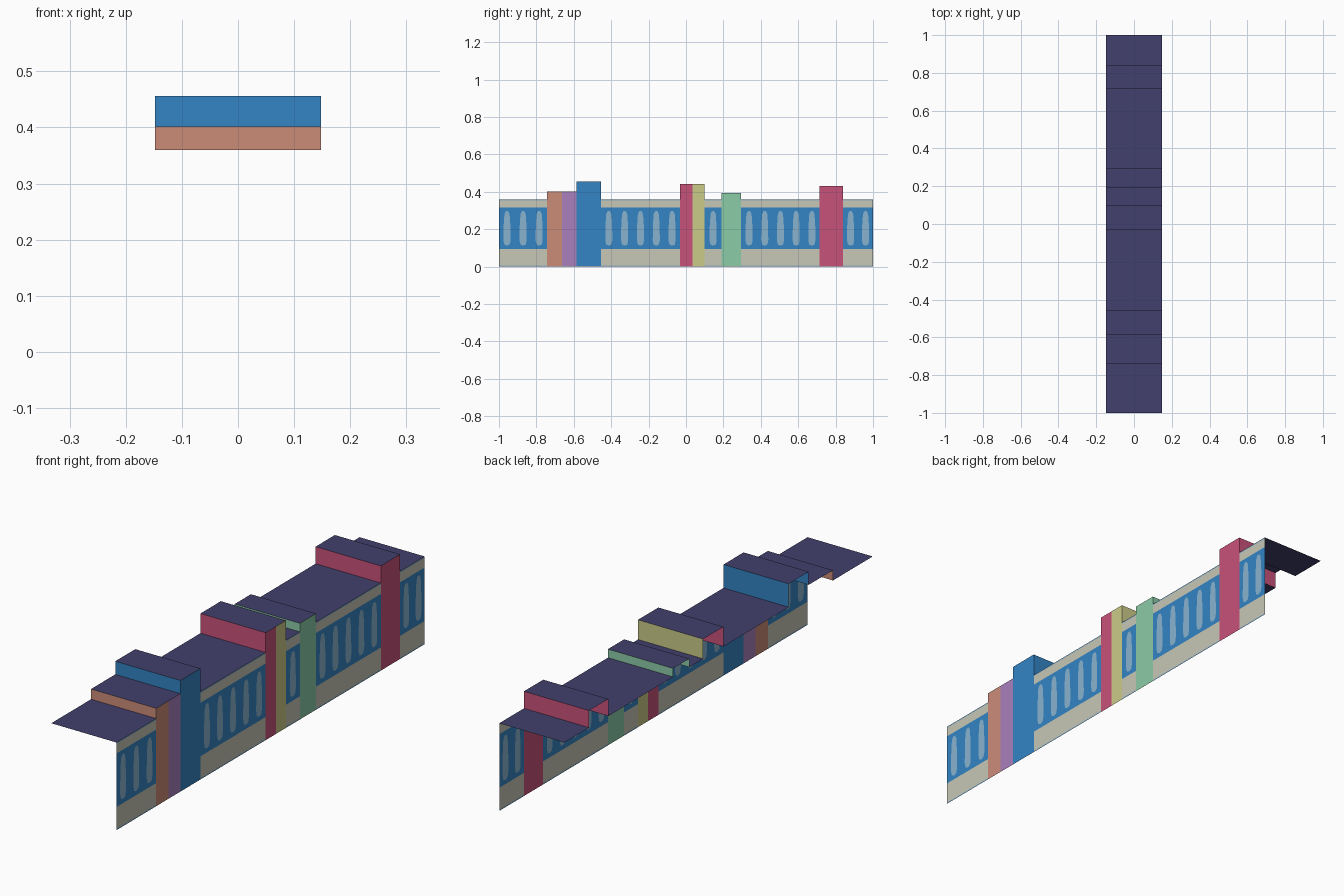
import bpy
import bmesh

cube = bpy.data.objects.get("Cube")
if cube:
    bpy.data.objects.remove(cube, do_unlink=True)


def material(name, rgb):
    """Flat colour given as 0-255 sRGB, stored as linear."""
    lin = [((c / 255 + 0.055) / 1.055) ** 2.4 for c in rgb]
    m = bpy.data.materials.new(name)
    m.use_nodes = True
    m.diffuse_color = (*lin, 1)
    m.node_tree.nodes["Principled BSDF"].inputs["Base Color"].default_value = (*lin, 1)
    return m


MATS = {
    "blue": material("blue paint", (52, 133, 197)),
    "glass": material("pale window blue", (137, 180, 207)),
    "stone": material("pale stone", (199, 200, 182)),
    "orange": material("terracotta", (203, 140, 121)),
    "purple": material("lilac", (170, 128, 189)),
    "pink": material("raspberry", (201, 82, 122)),
    "yellow": material("straw", (203, 203, 138)),
    "green": material("mint", (140, 204, 168)),
    "roof": material("dark roof", (66, 64, 108)),
}
HALF = 0.148      # half depth of the building
EAVES = 0.36      # height of the plain wall
SILL, HEAD = 0.095, 0.315   # painted band between the stone bands
# half outline of a window, bottom to top: offset from its middle, height
WINDOW = [(0, 0.112), (0.014, 0.118), (0.019, 0.14), (0.018, 0.22),
          (0.014, 0.28), (0.007, 0.296), (0, 0.297)]


def build(name, polys):
    """Make one object from (colour, points) polygons."""
    bm = bmesh.new()
    colours = []
    for colour, pts in polys:
        if colour not in colours:
            colours.append(colour)
        f = bm.faces.new([bm.verts.new(p) for p in pts])
        f.material_index = colours.index(colour)
    bmesh.ops.remove_doubles(bm, verts=bm.verts, dist=0.0001)
    me = bpy.data.meshes.new(name)
    bm.to_mesh(me)
    bm.free()
    for c in colours:
        me.materials.append(MATS[c])
    ob = bpy.data.objects.new(name, me)
    bpy.context.collection.objects.link(ob)


def on_wall(pts):
    return [(HALF, y, z) for y, z in pts]


def wall_rect(y0, y1, z0, z1):
    return on_wall([(y0, z0), (y1, z0), (y1, z1), (y0, z1)])


def plain_wall(name, y0, y1, bays):
    """Stone bands above and below a painted band cut by windows."""
    polys = []
    trim = 0.006
    for colour, z0, z1 in (("glass", 0, trim), ("stone", trim, SILL),
                           ("stone", HEAD, EAVES - trim), ("glass", EAVES - trim, EAVES)):
        polys.append((colour, wall_rect(y0, y1, z0, z1)))
    step = (y1 - y0) / bays
    for i in range(bays):
        a = y0 + i * step
        b = a + step
        c = (a + b) / 2
        left = [(c - d, z) for d, z in WINDOW]
        right = [(c + d, z) for d, z in WINDOW]
        polys.append(("glass", on_wall(right + left[-2:0:-1])))
        polys.append(("blue", on_wall([(a, SILL), (c, SILL)] + left + [(c, HEAD), (a, HEAD)])))
        polys.append(("blue", on_wall([(c, SILL), (b, SILL), (b, HEAD), (c, HEAD)] + right[::-1])))
    build(name, polys)


# Sections along the street: name, start, end, height, colours or window count
SECTIONS = [
    ("front_end", -1, -0.742, EAVES, 3),
    ("low_tower", -0.742, -0.585, 0.402, ["orange", "purple"]),
    ("tall_tower", -0.585, -0.455, 0.456, ["blue"]),
    ("front_wing", -0.455, -0.032, EAVES, 5),
    ("middle_tower", -0.032, 0.1, 0.441, ["pink", "yellow"]),
    ("link", 0.1, 0.19, EAVES, 1),
    ("small_tower", 0.19, 0.295, 0.395, ["green"]),
    ("back_wing", 0.295, 0.715, EAVES, 5),
    ("back_tower", 0.715, 0.84, 0.43, ["pink"]),
    ("back_end", 0.84, 1, EAVES, 2),
]

for i, (name, y0, y1, top, style) in enumerate(SECTIONS):
    # Street wall
    if isinstance(style, int):
        plain_wall(name + "_wall", y0, y1, style)
    else:
        w = (y1 - y0) / len(style)
        build(name + "_wall", [(c, wall_rect(y0 + k * w, y0 + (k + 1) * w, 0, top))
                               for k, c in enumerate(style)])
        # Risers where the tower stands above its neighbours
        for side, y, colour in ((-1, y0, style[0]), (1, y1, style[-1])):
            low = SECTIONS[i + side][3]
            if low < top:
                x = -HALF * side
                build(name + ("_front_riser" if side < 0 else "_back_riser"),
                      [(colour, [(-x, y, low), (x, y, low), (x, y, top), (-x, y, top)])])
    # Flat roof sheet
    build(name + "_roof", [("roof", [(-HALF, y0, top), (HALF, y0, top),
                                     (HALF, y1, top), (-HALF, y1, top)])])
